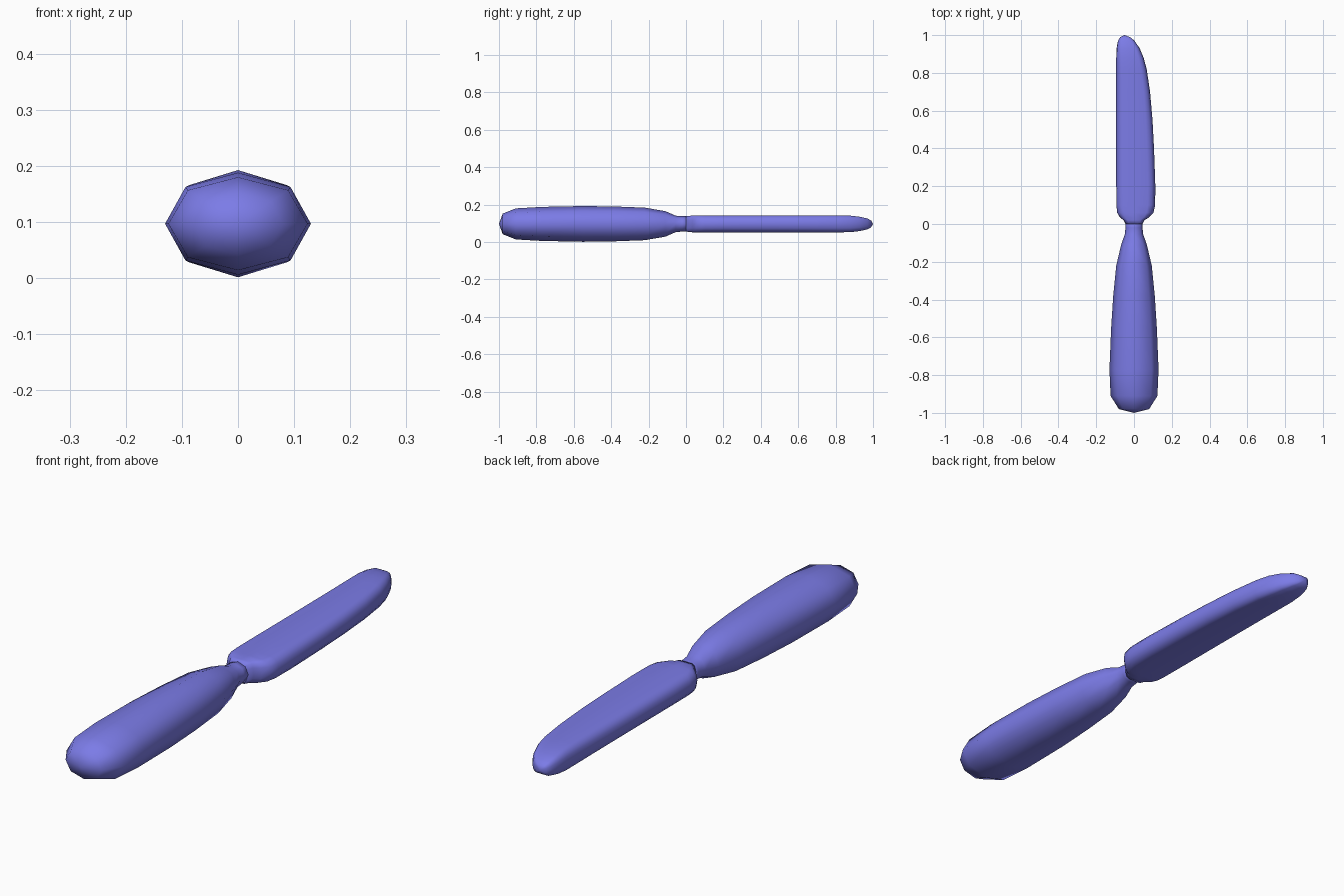
import bpy, bmesh

if "Cube" in bpy.data.objects:
    bpy.data.objects.remove(bpy.data.objects["Cube"])

ZC = 0.097  # centre height of the whole knife

blue = bpy.data.materials.new("soft_blue")
blue.diffuse_color = (0.2, 0.2, 0.8, 1)
blue.use_nodes = True
blue.node_tree.nodes["Principled BSDF"].inputs["Base Color"].default_value = blue.diffuse_color


def mirror_section(quarter):
    """Full closed section from the quarter running from (1,0) to (0,1)."""
    top = quarter + [(-x, z) for x, z in reversed(quarter[:-1])]
    return top + [(x, -z) for x, z in reversed(top[1:-1])]


def loft(name, section, rings, start=None, end=None):
    """rings: (y, x_min, x_max, half_height); start/end: optional (x, y) poles."""
    bm = bmesh.new()
    loops = []
    for y, x0, x1, h in rings:
        c, r = (x0 + x1) / 2, (x1 - x0) / 2
        loops.append([bm.verts.new((c + r * u, y, ZC + h * w)) for u, w in section])
    n = len(section)
    for a, b in zip(loops, loops[1:]):
        for i in range(n):
            bm.faces.new((a[i], a[(i + 1) % n], b[(i + 1) % n], b[i]))
    for loop, pole in ((loops[0], start), (loops[-1], end)):
        if pole:
            p = bm.verts.new((pole[0], pole[1], ZC))
            for i in range(n):
                bm.faces.new((loop[i], loop[(i + 1) % n], p))
        else:
            bm.faces.new(loop)
    bmesh.ops.recalc_face_normals(bm, faces=bm.faces)
    for f in bm.faces:
        f.smooth = True
    me = bpy.data.meshes.new(name)
    bm.to_mesh(me)
    bm.free()
    me.materials.append(blue)
    ob = bpy.data.objects.new(name, me)
    bpy.context.collection.objects.link(ob)
    return ob


# Handle: eight-sided, swelling toward the rounded butt
octagon = mirror_section([(1, 0), (0.72, 0.72), (0, 1)])
handle = [(-0.98, 0.08, 0.055), (-0.91, 0.124, 0.083), (-0.77, 0.13, 0.091),
          (-0.55, 0.121, 0.0955), (-0.38, 0.110, 0.093), (-0.22, 0.094, 0.087),
          (-0.11, 0.068, 0.068), (-0.055, 0.049, 0.044), (-0.02, 0.045, 0.041),
          (0.015, 0.046, 0.041)]
loft("handle", octagon, [(y, -r, r, h) for y, r, h in handle], start=(0, -1.0))

# Blade: flat faces, rounded rim, straight back and curved cutting edge
slab = mirror_section([(1, 0), (0.95, 0.5), (0.83, 0.86), (0.62, 1), (0, 1)])
blade = [(0.0, -0.045, 0.045, 0.041), (0.02, -0.055, 0.055, 0.043),
         (0.035, -0.075, 0.08, 0.045), (0.06, -0.089, 0.103, 0.045),
         (0.10, -0.093, 0.112, 0.045), (0.20, -0.094, 0.113, 0.045),
         (0.40, -0.094, 0.106, 0.045), (0.55, -0.094, 0.098, 0.045),
         (0.70, -0.094, 0.085, 0.045), (0.82, -0.094, 0.067, 0.045),
         (0.88, -0.094, 0.051, 0.044), (0.93, -0.092, 0.030, 0.038),
         (0.97, -0.085, 0.003, 0.029), (0.99, -0.073, -0.022, 0.018)]
loft("blade", slab, blade, end=(-0.05, 1.0))
